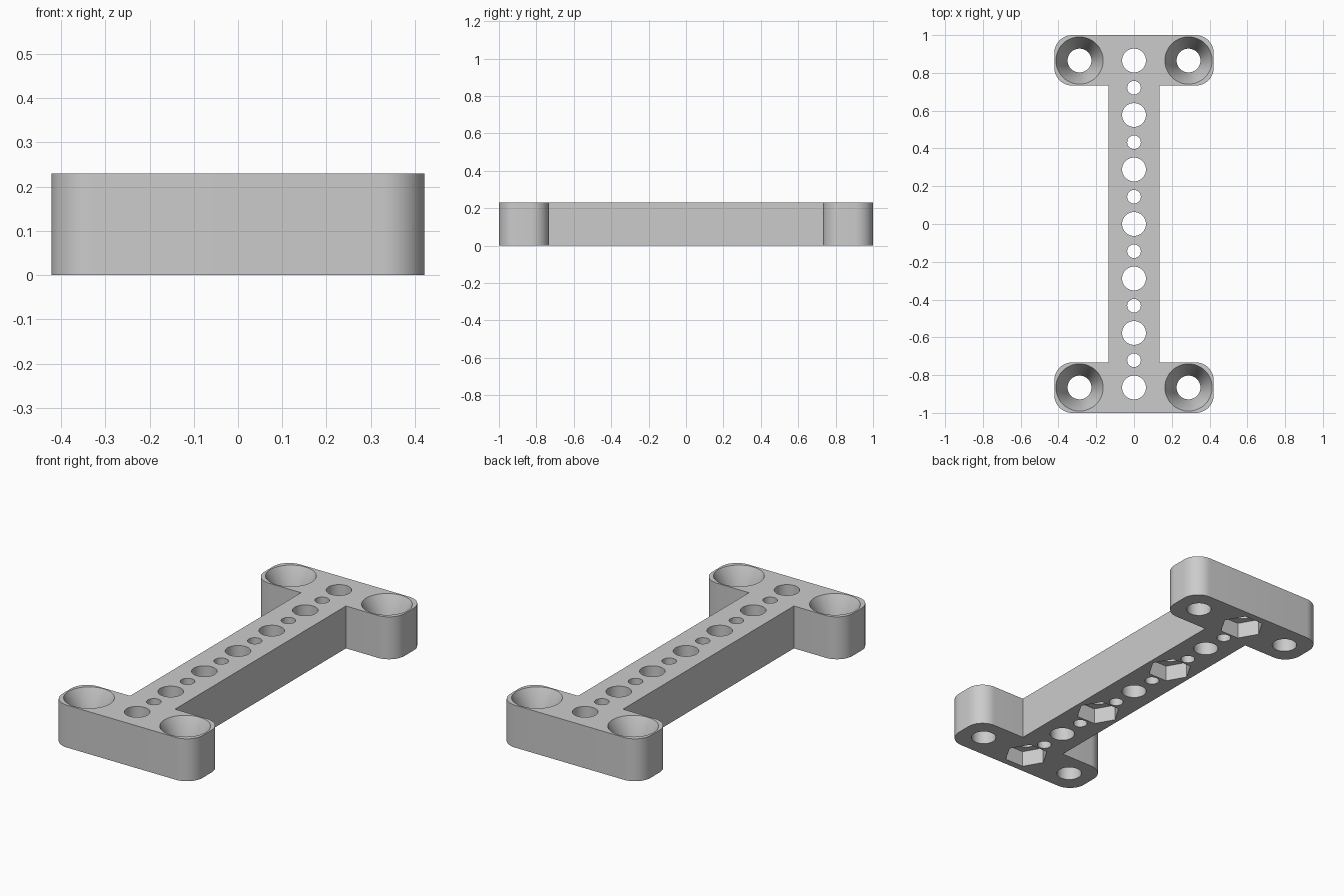
import bpy, bmesh, math
from mathutils import Matrix

if "Cube" in bpy.data.objects:
    bpy.data.objects.remove(bpy.data.objects["Cube"])

HEIGHT, PITCH = 0.23, 0.2885
HALF_X, HALF_Y = 0.422, 1.0
WEB_X, FOOT_Y = 0.135, 0.733
CORNER = 0.095
HOLE, PIN, SINK, NUT = 0.063, 0.036, 0.125, 0.113

grey = bpy.data.materials.new("plain grey")
grey.use_nodes = True
colour = (0.6, 0.6, 0.6, 1)
grey.diffuse_color = colour
grey.node_tree.nodes["Principled BSDF"].inputs["Base Color"].default_value = colour


def make_object(name, bm):
    mesh = bpy.data.meshes.new(name)
    bmesh.ops.recalc_face_normals(bm, faces=bm.faces)
    bm.to_mesh(mesh)
    bm.free()
    mesh.materials.append(grey)
    obj = bpy.data.objects.new(name, mesh)
    bpy.context.collection.objects.link(obj)
    return obj


def arc(cx, cy, start):
    """Quarter circle for a rounded corner, counter-clockwise."""
    steps = 12
    angles = [start + math.pi / 2 * i / steps for i in range(steps + 1)]
    return [(cx + CORNER * math.cos(a), cy + CORNER * math.sin(a)) for a in angles]


def cutter(name, spots, r_low, r_high, low, high, sides=48):
    """Cylinders or cones at all spots, as one cutting object."""
    bm = bmesh.new()
    for x, y in spots:
        bmesh.ops.create_cone(
            bm, cap_ends=True, segments=sides, radius1=r_low, radius2=r_high,
            depth=high - low, matrix=Matrix.Translation((x, y, (low + high) / 2)))
    obj = make_object(name, bm)
    obj.hide_render = True
    return obj


# I-shaped bracket body: half outline, turned half round for the other half
half = [(WEB_X, FOOT_Y)]
half += arc(HALF_X - CORNER, FOOT_Y + CORNER, -math.pi / 2)
half += arc(HALF_X - CORNER, HALF_Y - CORNER, 0)
half += arc(CORNER - HALF_X, HALF_Y - CORNER, math.pi / 2)
half += arc(CORNER - HALF_X, FOOT_Y + CORNER, math.pi)
half += [(-WEB_X, FOOT_Y)]
outline = half + [(-x, -y) for x, y in half]

bm = bmesh.new()
base = bm.faces.new([bm.verts.new((x, y, 0)) for x, y in outline])
top = bmesh.ops.extrude_face_region(bm, geom=[base])
bmesh.ops.translate(bm, vec=(0, 0, HEIGHT),
                    verts=[v for v in top["geom"] if isinstance(v, bmesh.types.BMVert)])
bracket = make_object("bracket", bm)

# Hole positions
row = [(0, i * PITCH) for i in range(-3, 4)]
pins = [(0, (i + 0.5) * PITCH) for i in range(-3, 3)]
corners = [(sx * PITCH, sy * 3 * PITCH) for sx in (-1, 1) for sy in (-1, 1)]
nuts = row[::2]

# Countersink cone, carried a little past the top face
sink_low, over = 0.10, 0.05
slope = (SINK - HOLE) / (HEIGHT - sink_low)

cutters = [
    cutter("screw_hole_cutter", row + corners, HOLE, HOLE, -over, HEIGHT + over),
    cutter("pin_hole_cutter", pins, PIN, PIN, -over, HEIGHT + over, 32),
    cutter("countersink_cutter", corners, HOLE, SINK + slope * over,
           sink_low, HEIGHT + over),
    cutter("nut_pocket_cutter", nuts, NUT, NUT, -over, 0.087, 6),
]
# Hexagon points lie along x
for v in cutters[-1].data.vertices:
    centre = min((y for _, y in nuts), key=lambda y: abs(y - v.co.y))
    if abs(v.co.y - centre) > NUT * 0.95:
        turn = Matrix.Rotation(math.pi / 6, 3, "Z")
        for w in cutters[-1].data.vertices:
            mid = min((y for _, y in nuts), key=lambda y: abs(y - w.co.y))
            w.co.y -= mid
            w.co = turn @ w.co
            w.co.y += mid
        break

bpy.context.view_layer.objects.active = bracket
bracket.select_set(True)
for c in cutters:
    mod = bracket.modifiers.new(c.name, "BOOLEAN")
    mod.operation, mod.solver, mod.object = "DIFFERENCE", "EXACT", c
    bpy.ops.object.modifier_apply(modifier=mod.name)
for c in cutters:
    bpy.data.objects.remove(c)

bpy.ops.object.select_all(action="DESELECT")
bracket.select_set(True)
bpy.ops.object.shade_smooth_by_angle(angle=math.radians(30))
